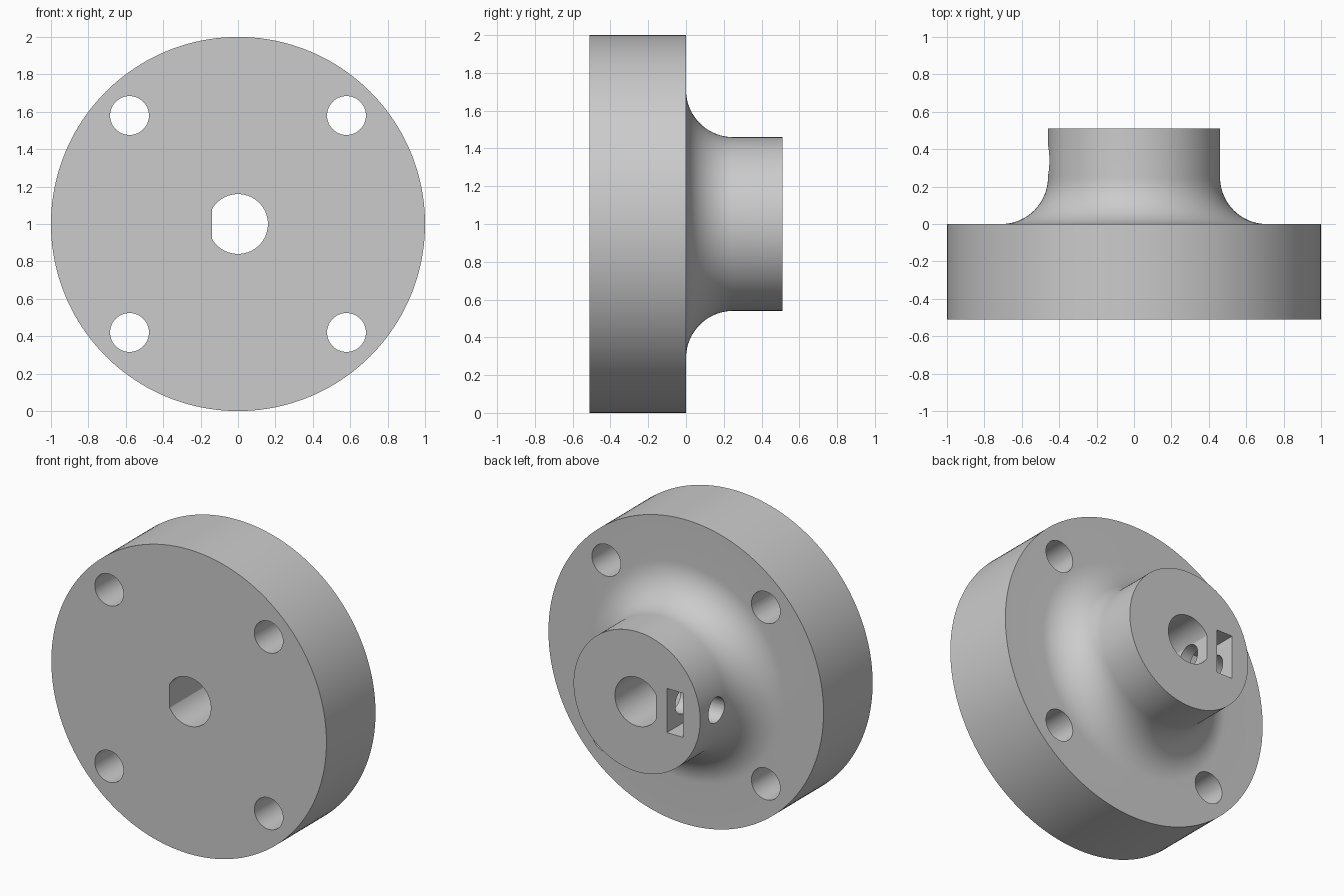
import bpy, bmesh
from math import pi, sin, cos, acos, radians
from mathutils import Matrix, Vector

cube = bpy.data.objects.get("Cube")
if cube:
    bpy.data.objects.remove(cube, do_unlink=True)

AXIS_Z = 1.0          # height of the hub axis
BACK = 0.51           # half the total depth
HUB_R, FILLET = 0.46, 0.25
BORE_R, FLAT_X = 0.16, -0.14

grey = bpy.data.materials.new("plain grey")
grey.use_nodes = True
colour = (0.6, 0.6, 0.6, 1)
grey.diffuse_color = colour
grey.node_tree.nodes["Principled BSDF"].inputs["Base Color"].default_value = colour


def finish(name, bm):
    """Turn a bmesh into a grey object."""
    bmesh.ops.recalc_face_normals(bm, faces=bm.faces)
    mesh = bpy.data.meshes.new(name)
    bm.to_mesh(mesh)
    bm.free()
    mesh.materials.append(grey)
    obj = bpy.data.objects.new(name, mesh)
    bpy.context.collection.objects.link(obj)
    return obj


def lathe(name, profile, steps=160):
    """Revolve (radius, y) points about the hub axis."""
    bm = bmesh.new()
    verts = [bm.verts.new((r, y, AXIS_Z)) for r, y in profile]
    edges = [bm.edges.new(pair) for pair in zip(verts, verts[1:])]
    bmesh.ops.spin(bm, geom=verts + edges, cent=(0, 0, AXIS_Z), axis=(0, 1, 0),
                   angle=2 * pi, steps=steps, use_merge=True)
    bmesh.ops.remove_doubles(bm, verts=bm.verts, dist=1e-5)
    return finish(name, bm)


def prism(name, outline, y0, y1):
    """Extrude an (x, z) outline along y."""
    bm = bmesh.new()
    face = bm.faces.new([bm.verts.new((x, y0, z)) for x, z in outline])
    new = bmesh.ops.extrude_face_region(bm, geom=[face])["geom"]
    moved = [v for v in new if isinstance(v, bmesh.types.BMVert)]
    bmesh.ops.translate(bm, verts=moved, vec=(0, y1 - y0, 0))
    return finish(name, bm)


def arc(cx, cz, r, start=0.0, end=2 * pi, count=64):
    return [(cx + r * cos(start + (end - start) * i / count),
             cz + r * sin(start + (end - start) * i / count)) for i in range(count + 1)]


# Flange, concave fillet and hub as one turned profile
fillet = [(HUB_R + FILLET - FILLET * sin(a), FILLET - FILLET * cos(a))
          for a in (i * pi / 2 / 20 for i in range(21))]
flange_hub = lathe("flange_hub", [(0, -BACK), (1, -BACK), (1, 0)] + fillet
                   + [(HUB_R, BACK), (0, BACK)])

# D-shaped shaft bore
half = acos(FLAT_X / BORE_R)
cutters = [prism("bore_cutter", arc(0, AXIS_Z, BORE_R, -half, half), -1, 1)]

# Four bolt holes
for sx in (-1, 1):
    for sz in (-1, 1):
        hole = arc(sx * 0.58, AXIS_Z + sz * 0.58, 0.104)[:-1]
        cutters.append(prism("bolt_hole_cutter", hole, -1, 1))

# Nut slot sunk into the hub end
slot = [(x, AXIS_Z + z) for x, z in
        ((-0.335, -0.145), (-0.218, -0.145), (-0.218, 0.145), (-0.335, 0.145))]
cutters.append(prism("nut_slot_cutter", slot, 0.19, 1))

# Set screw hole from the hub's side into the bore
bm = bmesh.new()
bmesh.ops.create_cone(bm, cap_ends=True, segments=48, radius1=0.083, radius2=0.083,
                      depth=0.6, matrix=Matrix.Translation(Vector((-0.36, 0.34, AXIS_Z)))
                      @ Matrix.Rotation(pi / 2, 4, "Y"))
cutters.append(finish("screw_hole_cutter", bm))

# Cut everything, then remove the cutters
bpy.context.view_layer.objects.active = flange_hub
for cutter in cutters:
    cutter.hide_render = True
    mod = flange_hub.modifiers.new("cut", "BOOLEAN")
    mod.operation, mod.solver, mod.object = "DIFFERENCE", "EXACT", cutter
    bpy.ops.object.modifier_apply(modifier=mod.name)
    bpy.data.objects.remove(cutter, do_unlink=True)

bpy.ops.object.select_all(action="DESELECT")
flange_hub.select_set(True)
bpy.ops.object.shade_smooth_by_angle(angle=radians(30))
